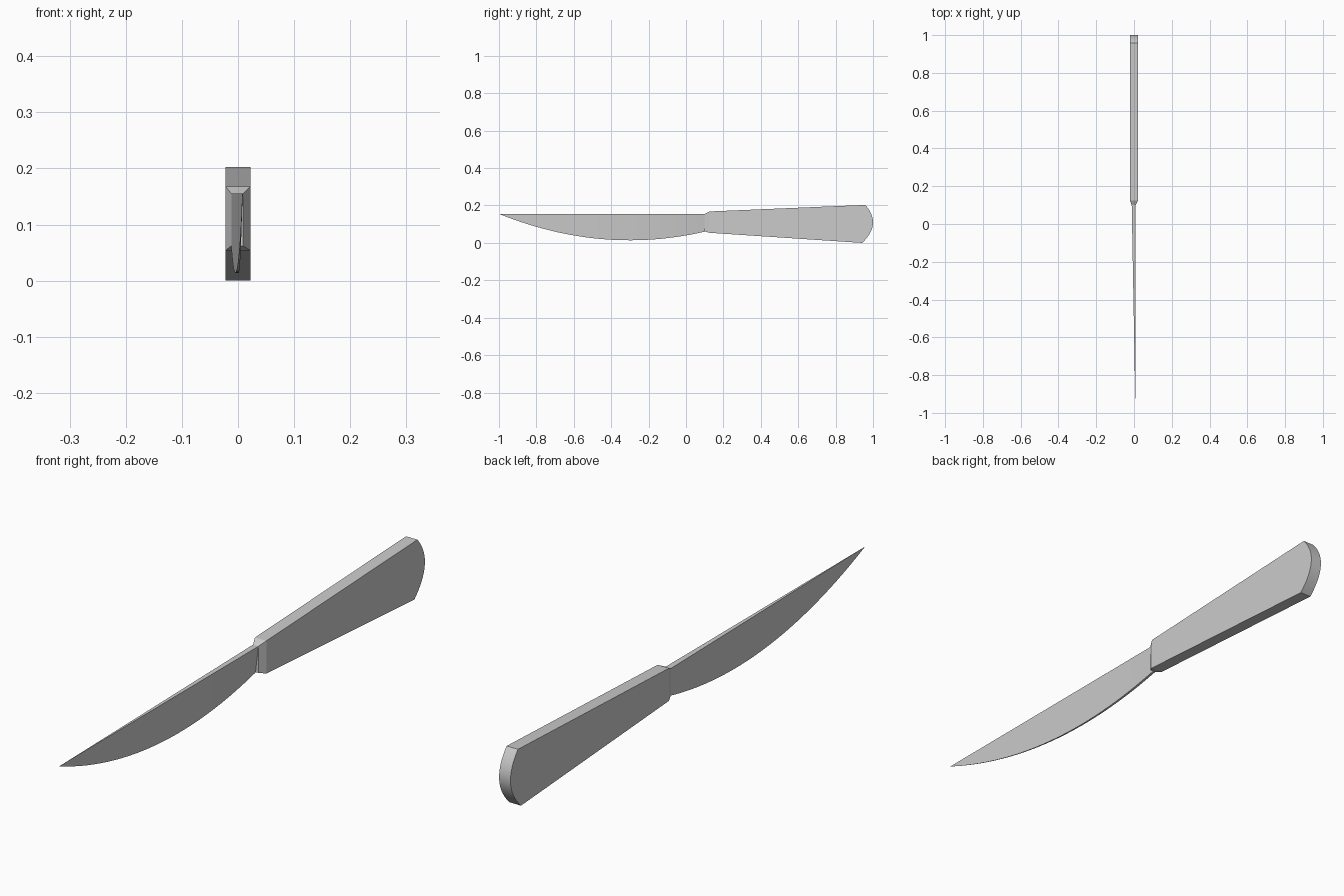
import bpy, bmesh, math

cube = bpy.data.objects.get("Cube")
if cube:
    bpy.data.objects.remove(cube, do_unlink=True)

# One plain grey for the whole knife
grey = bpy.data.materials.new("light grey")
grey.use_nodes = True
grey.diffuse_color = (0.6, 0.6, 0.6, 1)
grey.node_tree.nodes["Principled BSDF"].inputs["Base Color"].default_value = (0.6, 0.6, 0.6, 1)


def finish(name, bm):
    """Turn a bmesh into a named object, smooth on its curved edges."""
    bmesh.ops.remove_doubles(bm, verts=bm.verts, dist=1e-5)
    bmesh.ops.recalc_face_normals(bm, faces=bm.faces)
    mesh = bpy.data.meshes.new(name)
    bm.to_mesh(mesh)
    bm.free()
    mesh.materials.append(grey)
    obj = bpy.data.objects.new(name, mesh)
    bpy.context.collection.objects.link(obj)
    bpy.ops.object.select_all(action='DESELECT')
    obj.select_set(True)
    bpy.context.view_layer.objects.active = obj
    bpy.ops.object.shade_smooth_by_angle(angle=math.radians(20))
    return obj


def loft(name, rings):
    """Bridge closed rings of equal length and cap both ends."""
    bm = bmesh.new()
    loops = [[bm.verts.new(p) for p in ring] for ring in rings]
    for a, b in zip(loops, loops[1:]):
        n = len(a)
        for i in range(n):
            bm.faces.new((a[i], a[(i + 1) % n], b[(i + 1) % n], b[i]))
    bm.faces.new(loops[0])
    bm.faces.new(loops[-1])
    return finish(name, bm)


def rect(y, x0, x1, z0, z1):
    return [(x0, y, z0), (x1, y, z0), (x1, y, z1), (x0, y, z1)]


# Handle: flared side profile with a rounded butt, extruded across x
half, arc_steps = 0.022, 20
butt = [0.203 * i / arc_steps for i in range(arc_steps + 1)]
profile = [(1 - 4.8 * (z - 0.11) ** 2, z) for z in butt]
profile += [(0.125, 0.168), (0.125, 0.054)]
loft("handle", [[(x, y, z) for y, z in profile] for x in (-half, half)])

# Collar: short taper from the handle down to the blade
loft("collar", [rect(0.125, -half, half, 0.054, 0.168),
                rect(0.10, -0.012, 0.009, 0.062, 0.155)])

# Blade: straight spine, curved belly, thinning towards the tip and the edge
blade_rings = []
steps = 28
for i in range(steps + 1):
    t = 0.002 + 0.998 * i / steps
    y = -1 + 1.1 * t
    left, right = 0.008 - 0.02 * t, 0.008 + 0.001 * t
    belly = 0.014 + 0.288 * (y + 0.3) ** 2
    edge = left + 0.45 * (right - left)
    blade_rings.append([(left, y, belly), (edge, y, belly),
                        (right, y, 0.155), (left, y, 0.155)])
loft("blade", blade_rings)
